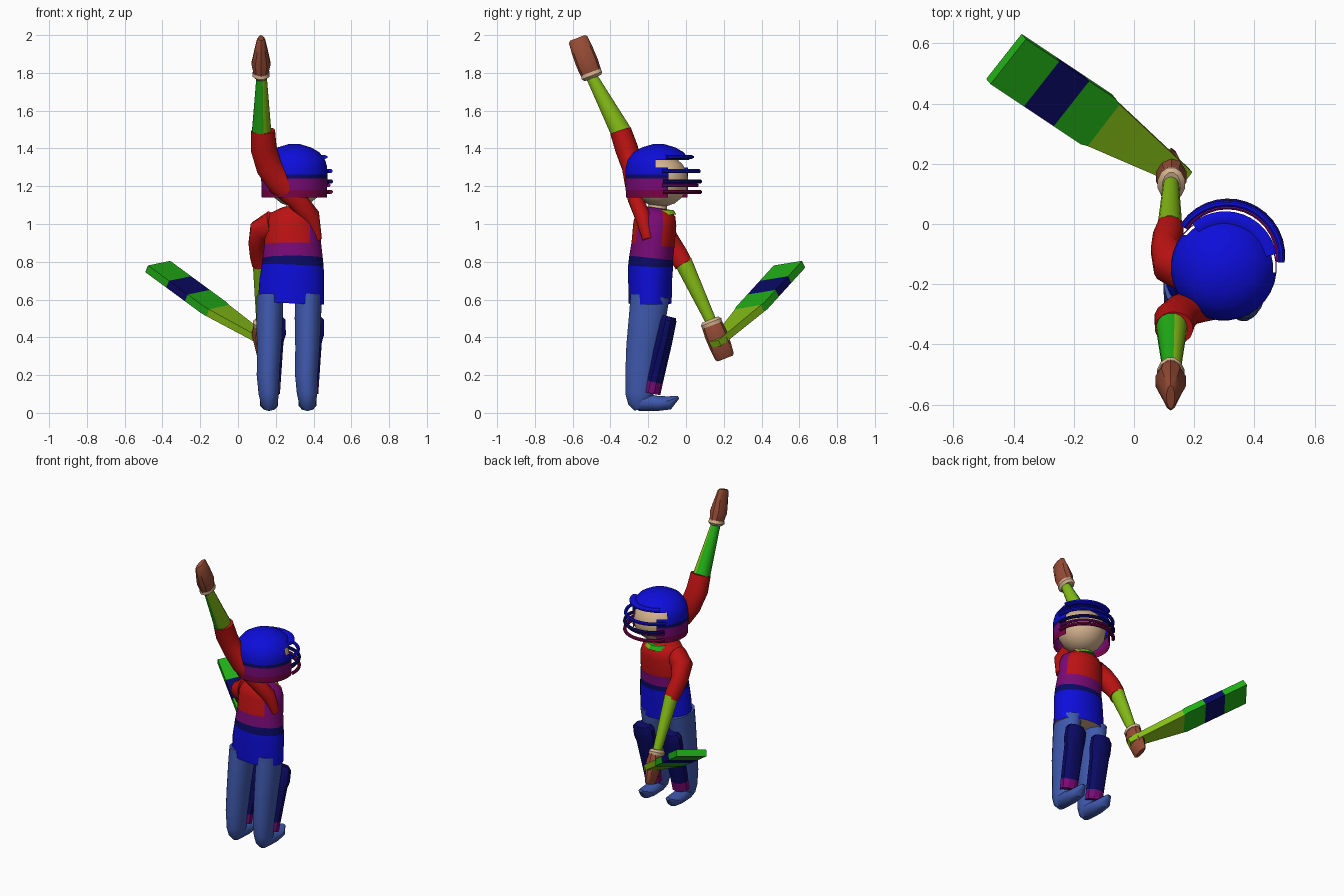
import bpy, bmesh, math
from mathutils import Vector

if "Cube" in bpy.data.objects:
    bpy.data.objects.remove(bpy.data.objects["Cube"])

COLOURS = {
    "blue": (0.004, 0.004, 0.7), "navy": (0.003, 0.003, 0.13),
    "purple": (0.19, 0.003, 0.18), "crimson": (0.19, 0.001, 0.06),
    "red": (0.5, 0.006, 0.006), "lime": (0.23, 0.5, 0.008),
    "green": (0.015, 0.42, 0.008), "brown": (0.3, 0.07, 0.035),
    "skin": (0.68, 0.46, 0.28), "steel_blue": (0.05, 0.1, 0.42),
}
MATS = {}
for key, rgb in COLOURS.items():
    m = bpy.data.materials.new(key)
    m.use_nodes = True
    m.diffuse_color = (*rgb, 1)
    m.node_tree.nodes["Principled BSDF"].inputs["Base Color"].default_value = (*rgb, 1)
    MATS[key] = m


def loft(name, rings, colour, ref=(1, 0, 0), sides=16, caps=True, angle=40):
    """Skin rings of (centre, half width along ref, half depth).
    colour is a name, or a rule on a face giving a name (None removes the face)."""
    bm = bmesh.new()
    pts = [Vector(r[0]) for r in rings]
    k = math.sqrt(2) if sides == 4 else 1
    loops = []
    for i, (_, a, b) in enumerate(rings):
        t = (pts[min(i + 1, len(pts) - 1)] - pts[max(i - 1, 0)]).normalized()
        u = Vector(ref) - t * t.dot(Vector(ref))
        u.normalize()
        v = t.cross(u)
        loop = []
        for s in range(sides):
            w = math.tau * (s + 0.5) / sides
            loop.append(bm.verts.new(pts[i] + u * a * k * math.cos(w) + v * b * k * math.sin(w)))
        loops.append(loop)
    for p, q in zip(loops, loops[1:]):
        for s in range(sides):
            n = (s + 1) % sides
            bm.faces.new((p[s], p[n], q[n], q[s]))
    if caps:
        bm.faces.new(loops[0])
        bm.faces.new(loops[-1])
    bmesh.ops.recalc_face_normals(bm, faces=bm.faces)
    used, doomed = [], []
    for f in bm.faces:
        c = colour if isinstance(colour, str) else colour(f)
        if c is None:
            doomed.append(f)
            continue
        if c not in used:
            used.append(c)
        f.material_index = used.index(c)
    bmesh.ops.delete(bm, geom=doomed, context="FACES")
    me = bpy.data.meshes.new(name)
    bm.to_mesh(me)
    bm.free()
    for c in used:
        me.materials.append(MATS[c])
    ob = bpy.data.objects.new(name, me)
    bpy.context.collection.objects.link(ob)
    bpy.ops.object.select_all(action="DESELECT")
    ob.select_set(True)
    bpy.context.view_layer.objects.active = ob
    bpy.ops.object.shade_smooth_by_angle(angle=math.radians(angle))
    return ob


# Shirt and trunk, banded by height
def shirt_rule(f):
    c = f.calc_center_median()
    if c.z < 0.585:
        return "skin"
    if c.z < 0.78:
        return "blue"
    if c.z < 0.82:
        return "navy"
    if c.z < 0.89 or (c.x > 0.37 and c.y < -0.12):
        return "purple"
    return "red"


loft("shirt", [((x, y, z), a, b) for z, x, a, y, b in [
    (0.58, 0.28, 0.176, -0.19, 0.115), (0.7, 0.285, 0.173, -0.19, 0.117),
    (0.78, 0.29, 0.165, -0.187, 0.12), (0.82, 0.29, 0.16, -0.185, 0.117),
    (0.89, 0.29, 0.152, -0.175, 0.115), (1.0, 0.29, 0.148, -0.165, 0.115),
    (1.05, 0.295, 0.125, -0.16, 0.105), (1.085, 0.295, 0.065, -0.155, 0.07)]],
    shirt_rule, sides=24)

# Neck, collar and head
loft("neck", [((0.3, -0.15, z), 0.048, 0.05) for z in (1.02, 1.14)], "skin")
loft("collar", [((0.297, -0.14, 1.05), 0.085, 0.09), ((0.297, -0.14, 1.075), 0.07, 0.075)],
     lambda f: "green" if f.calc_center_median().x < 0.3 else "lime")
loft("head", [((0.305, -0.135, 1.23 + 0.14 * math.sin(w)), 0.15 * math.cos(w), 0.15 * math.cos(w))
              for w in [math.radians(d) for d in range(-80, 81, 20)]], "skin", sides=20)

# Helmet shell with face opening, head turned slightly aside
CENTRE = Vector((0.298, -0.145, 0))
TURN = math.radians(20)
FACING = Vector((math.sin(TURN), math.cos(TURN), 0))
SIDE = Vector((math.cos(TURN), -math.sin(TURN), 0))


def band(z):
    return "crimson" if z < 1.18 else "purple" if z < 1.24 else "navy" if z < 1.262 else "blue"


def helmet_rule(f):
    c = f.calc_center_median()
    d = c - CENTRE
    d.z = 0
    front = d.normalized().dot(FACING) if d.length > 0.01 else 0
    if c.z < 1.14 + 0.001 or (c.z < 1.3 and front > 0.62) or (1.3 < c.z < 1.34 and front > 0.25):
        return None
    return band(c.z)


loft("helmet", [(CENTRE + Vector((0, 0, z)), r, r) for z, r in [
    (1.14, 0.173), (1.18, 0.175), (1.24, 0.176), (1.262, 0.176), (1.3, 0.175),
    (1.34, 0.164), (1.38, 0.133), (1.405, 0.09), (1.423, 0.03)]],
    helmet_rule, sides=32)


# Face guard bars and peak: arcs around the face
def arc(name, z, radius, push, spread, wide, tall, colour):
    rings = []
    for i in range(15):
        w = math.radians(spread) * (i / 7 - 1)
        p = CENTRE + FACING * (push + radius * math.cos(w)) + SIDE * radius * math.sin(w)
        rings.append((p + Vector((0, 0, z)), tall, wide))
    loft(name, rings, colour, ref=(0, 0, 1), sides=8)


arc("guard_bar_top", 1.28, 0.18, 0.035, 75, 0.011, 0.011, "blue")
arc("guard_bar_middle", 1.225, 0.18, 0.042, 75, 0.011, 0.011, "navy")
arc("guard_bar_low", 1.205, 0.17, 0.035, 75, 0.01, 0.009, "purple")
arc("guard_bar_bottom", 1.17, 0.18, 0.042, 75, 0.011, 0.011, "crimson")
arc("helmet_peak", 1.355, 0.15, 0.015, 60, 0.025, 0.012, "blue")

# Legs, feet and pads
for side, x in (("left", 0.165), ("right", 0.368)):
    loft(side + "_leg", [((x + dx, y, z), a, b) for z, dx, y, a, b in [
        (0.62, 0.005, -0.19, 0.072, 0.105), (0.5, 0.002, -0.205, 0.071, 0.1),
        (0.35, 0, -0.228, 0.066, 0.09), (0.2, -0.006, -0.24, 0.061, 0.083),
        (0.1, -0.002, -0.247, 0.055, 0.076), (0.05, 0, -0.247, 0.045, 0.06),
        (0.02, 0, -0.24, 0.025, 0.035)]], "steel_blue")
    loft(side + "_foot", [((x, y, z), a, b) for y, z, a, b in [
        (-0.29, 0.075, 0.025, 0.03), (-0.24, 0.058, 0.047, 0.048),
        (-0.15, 0.05, 0.05, 0.04), (-0.09, 0.053, 0.045, 0.036),
        (-0.04, 0.083, 0.015, 0.008)]], "steel_blue", sides=10)
    loft(side + "_pad", [((x + 0.012 + dx, y, z), a, b) for z, dx, y, a, b in [
        (0.51, 0.004, -0.09, 0.055, 0.038), (0.49, 0.004, -0.095, 0.074, 0.045),
        (0.42, 0.004, -0.11, 0.076, 0.046), (0.38, 0, -0.12, 0.067, 0.048),
        (0.165, -0.008, -0.172, 0.06, 0.05), (0.105, -0.01, -0.185, 0.058, 0.05)]],
        lambda f: "navy" if f.calc_center_median().z > 0.165 else "purple",
        sides=10, angle=30)

# Raised arm: sleeve sweeping across the back, two-tone forearm
loft("raised_sleeve", [
    ((0.133, -0.347, 1.495), 0.064, 0.058), ((0.136, -0.315, 1.4), 0.07, 0.062),
    ((0.165, -0.285, 1.3), 0.07, 0.055), ((0.225, -0.283, 1.215), 0.07, 0.042),
    ((0.305, -0.268, 1.135), 0.055, 0.042), ((0.385, -0.23, 1.04), 0.05, 0.042),
    ((0.425, -0.2, 0.92), 0.02, 0.03)], "red")
loft("raised_forearm", [((0.125, -0.345, 1.49), 0.052, 0.056),
                        ((0.125, -0.505, 1.79), 0.027, 0.03)],
     lambda f: "lime" if f.normal.x > 0.3 else "green")

# Lowered arm
loft("lowered_sleeve", [
    ((0.24, -0.16, 0.99), 0.07, 0.08), ((0.175, -0.158, 0.995), 0.07, 0.08),
    ((0.125, -0.135, 0.965), 0.068, 0.068), ((0.105, -0.085, 0.895), 0.05, 0.06),
    ((0.112, -0.04, 0.835), 0.05, 0.053), ((0.12, -0.012, 0.785), 0.046, 0.05)], "red")
loft("lowered_forearm", [((0.119, -0.015, 0.8), 0.042, 0.048),
                         ((0.123, 0.13, 0.49), 0.027, 0.03)], "lime")


# Gloves: skin cuff and wedge-shaped mitt
def glove(name, base, tip):
    base, tip = Vector(base), Vector(tip)
    along = lambda t: base.lerp(tip, t)
    loft(name + "_cuff", [(along(-0.1), 0.03, 0.048), (along(-0.03), 0.047, 0.06),
                          (along(0.06), 0.045, 0.056)], "skin", sides=12)
    loft(name + "_glove", [(along(0.03), 0.04, 0.056), (along(0.3), 0.053, 0.06),
                           (along(0.65), 0.037, 0.058), (along(0.95), 0.022, 0.052),
                           (along(1.0), 0.014, 0.042)], "brown", sides=10, angle=35)


glove("raised", (0.122, -0.5, 1.792), (0.122, -0.575, 1.985))
glove("lowered", (0.124, 0.135, 0.475), (0.124, 0.208, 0.288))

# Bat: flat blade with a stripe, tapering into the grip
TIP, NECK, END = Vector((-0.425, 0.548, 0.775)), Vector((-0.125, 0.348, 0.555)), Vector((0.17, 0.155, 0.365))
STRIPE = (0.37, 0.7)
bat_rings = [(TIP.lerp(NECK, t), 0.096, 0.021) for t in (0, *STRIPE, 1)]
bat_rings += [(TIP.lerp(NECK, 1.06), 0.088, 0.021), (END, 0.03, 0.018)]


def bat_rule(f):
    axis = NECK - TIP
    t = (f.calc_center_median() - TIP).dot(axis) / axis.length_squared
    return "navy" if STRIPE[0] < t < STRIPE[1] else "green" if t < 1.04 else "lime"


loft("bat", bat_rings, bat_rule, ref=(0.11, 0.155, 0.03), sides=4, angle=20)
